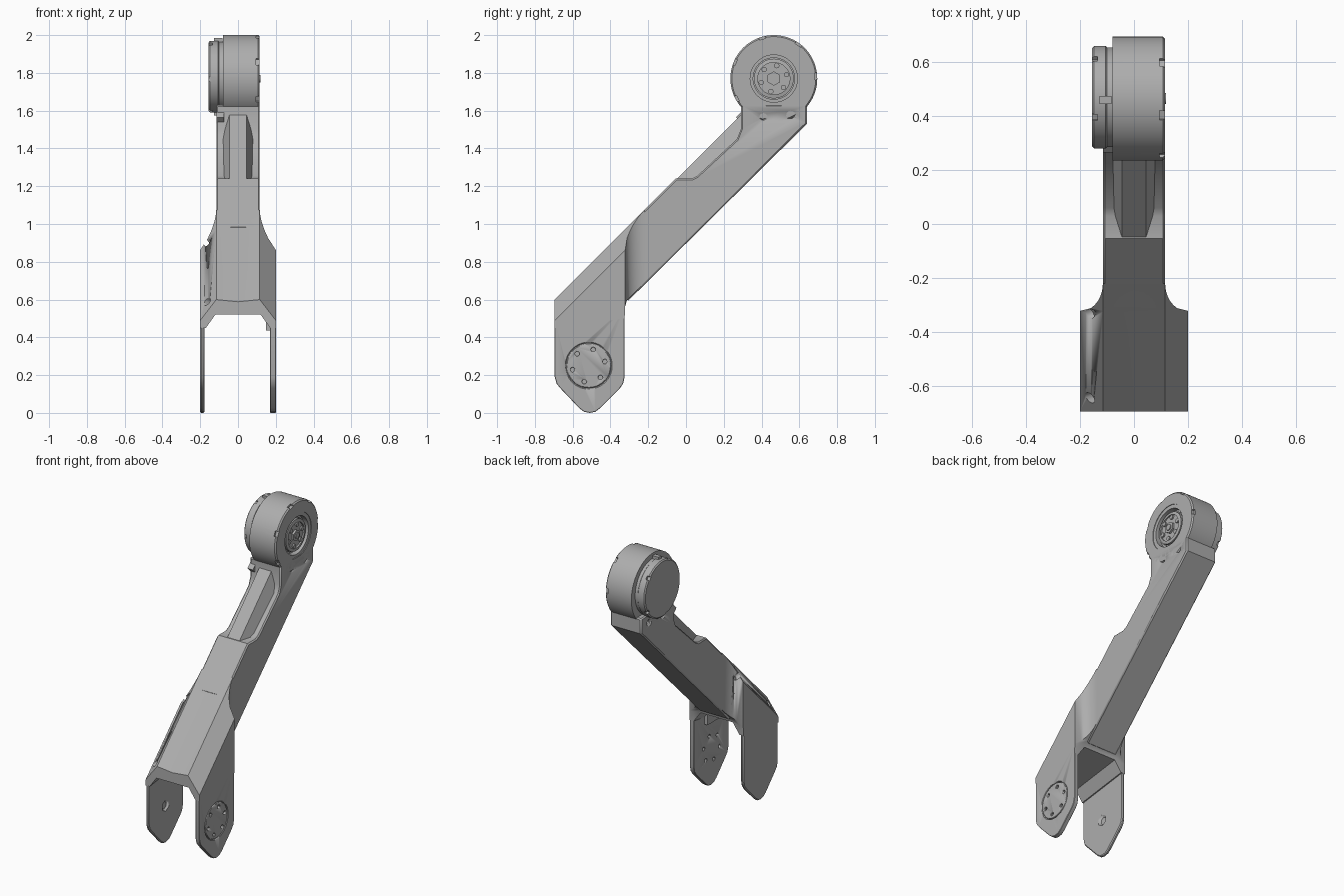
import bpy, bmesh, math
from mathutils import Matrix, Vector

if "Cube" in bpy.data.objects:
    bpy.data.objects.remove(bpy.data.objects["Cube"])

GREY = (0.42, 0.42, 0.42, 1)
metal = bpy.data.materials.new("grey metal")
metal.diffuse_color = GREY
metal.use_nodes = True
metal.node_tree.nodes["Principled BSDF"].inputs["Base Color"].default_value = GREY


def finish(name, bm, smooth=True):
    bmesh.ops.remove_doubles(bm, verts=bm.verts, dist=1e-5)
    bmesh.ops.recalc_face_normals(bm, faces=bm.faces)
    mesh = bpy.data.meshes.new(name)
    bm.to_mesh(mesh)
    bm.free()
    mesh.materials.append(metal)
    ob = bpy.data.objects.new(name, mesh)
    bpy.context.collection.objects.link(ob)
    select(ob)
    if smooth:
        bpy.ops.object.shade_smooth_by_angle(angle=math.radians(30))
    return ob


def select(ob):
    bpy.ops.object.select_all(action='DESELECT')
    ob.select_set(True)
    bpy.context.view_layer.objects.active = ob


def loft(name, loops):
    """Skin a run of matching closed loops and cap both ends."""
    bm = bmesh.new()
    rings = [[bm.verts.new(p) for p in loop] for loop in loops]
    for a, b in zip(rings, rings[1:]):
        for i in range(len(a)):
            j = (i + 1) % len(a)
            bm.faces.new((a[i], a[j], b[j], b[i]))
    bm.faces.new(rings[0][::-1])
    bm.faces.new(rings[-1])
    return finish(name, bm)


def prism(name, profile, x0, x1, bevel=0.0):
    """Extrude a side profile of (y, z) points across x."""
    ob = loft(name, [[(x, y, z) for y, z in profile] for x in (x0, x1)])
    if bevel:
        mod = ob.modifiers.new("edge", 'BEVEL')
        mod.width, mod.segments = bevel, 1
        mod.limit_method, mod.angle_limit = 'ANGLE', math.radians(50)
    return ob


def lathe(name, profile, y, z, steps=64):
    """Turn a profile of (radius, x) points about an axis along x."""
    bm = bmesh.new()
    vs = [bm.verts.new((x, 0, r)) for r, x in profile]
    edges = [bm.edges.new(p) for p in zip(vs, vs[1:])]
    bmesh.ops.spin(bm, geom=vs + edges, axis=(1, 0, 0), cent=(0, 0, 0),
                   angle=math.tau, steps=steps)
    bmesh.ops.translate(bm, verts=bm.verts, vec=(0, y, z))
    return finish(name, bm)


def disc(name, x0, x1, y, z, r, steps=32):
    return lathe(name, [(0, x0), (r, x0), (r, x1), (0, x1)], y, z, steps)


def box(name, centre, size, tilt=0.0):
    bm = bmesh.new()
    place = (Matrix.Translation(centre) @ Matrix.Rotation(tilt, 4, 'X')
             @ Matrix.Diagonal((*size, 1)))
    bmesh.ops.create_cube(bm, size=1, matrix=place)
    return finish(name, bm, False)


def cut(ob, cutters):
    for cutter in cutters:
        cutter.hide_render = True
        mod = ob.modifiers.new("cut", 'BOOLEAN')
        mod.operation, mod.solver, mod.object = 'DIFFERENCE', 'EXACT', cutter
        select(ob)
        bpy.ops.object.modifier_apply(modifier=mod.name)
        bpy.data.objects.remove(cutter)


def around(y, z, r, count, start=0.0):
    for i in range(count):
        a = start + math.tau * i / count
        yield a, y + r * math.cos(a), z + r * math.sin(a)


# Fork body: sloping chamfered shell that narrows into the arm
FRONT, BACK, NECK = -0.695, -0.325, -0.22
ARM = 0.115


def fork_section(y, w, ceiling, drop, dip):
    top = y + 1.295
    half = [(ARM, top), (w, top - 1.3 * (w - ARM)), (w, ceiling - drop),
            (w - 0.03, ceiling - drop), (w - 0.08, ceiling)]
    right = [(x, y, z) for x, z in half]
    left = [(-x, y, z) for x, z in reversed(half)]
    return [(0, y, top - dip)] + right + left


sections = [fork_section(FRONT, 0.2, 0.52, 0.07, 0.012),
            fork_section(BACK, 0.2, 0.57, 0.07, 0.004),
            fork_section(BACK + 0.003, 0.2, 0.585, 0.02, 0.004)]
for i in range(1, 9):
    t = i / 8
    y = BACK + (NECK - BACK) * t
    width = 0.2 - 0.085 * math.sqrt(1 - (1 - t) ** 2) + 0.0005
    sections.append(fork_section(y, width, y + 0.91, 0, 0.004 * (1 - t)))
fork = loft("fork_body", sections)

# Mounting holes through the right chamfer
for y, z in ((-0.33, 0.90), (-0.645, 0.59)):
    bm = bmesh.new()
    aim = Vector((-1.3, -0.5, 1)).to_track_quat('Z', 'Y').to_matrix().to_4x4()
    bmesh.ops.create_cone(bm, cap_ends=True, segments=20, radius1=0.022,
                          radius2=0.022, depth=0.08,
                          matrix=Matrix.Translation((-0.165, y, z)) @ aim)
    cut(fork, [finish("hole_cutter", bm)])

# Fork cheeks with rounded lower ends
CY, CZ = -0.515, 0.25
cheek = [(FRONT, 0.49), (FRONT, 0.19), (-0.685, 0.155), (-0.665, 0.13),
         (-0.565, 0.025), (-0.54, 0.006), (-0.51, 0.0), (-0.48, 0.006),
         (-0.455, 0.025), (-0.35, 0.13), (-0.333, 0.155), (BACK, 0.19),
         (BACK, 0.56)]
left_cheek = prism("left_cheek", cheek, 0.17, 0.2, 0.006)
right_cheek = prism("right_cheek", cheek, -0.2, -0.178, 0.006)
cut(right_cheek, [disc("hole_cutter", -0.19, -0.1, CY, CZ, 0.032, 6)])
groove = lathe("groove_cutter", [(0.117, 0.192), (0.122, 0.192), (0.122, 0.22),
                                 (0.117, 0.22), (0.117, 0.192)], CY, CZ)
screw_holes = [disc("hole_cutter", 0.1, 0.3, y, z, 0.011, 12)
               for a, y, z in around(CY, CZ, 0.088, 6, 0.25)]
cut(left_cheek, [groove] + screw_holes)
box("left_cheek_stop", (0.16, -0.5, 0.47), (0.025, 0.12, 0.07))

# Main arm with a stepped-down upper edge
arm = prism("arm", [(-0.31, 0.59), (0.64, 1.53), (0.64, 1.63), (0.29, 1.63),
                    (0.29, 1.5), (0.27, 1.45), (0.06, 1.255), (0.03, 1.24),
                    (-0.054, 1.24), (-0.31, 0.984)], -ARM, ARM, 0.012)
for y, z, r in ((0.41, 1.565, 0.014), (0.555, 1.575, 0.017)):
    cut(arm, [disc("hole_cutter", 0.09, 0.2, y, z, r, 16)])
    cut(arm, [disc("hole_cutter", -0.2, -0.09, y, z, r, 16)])

# Tapered spine along the step
loft("arm_spine", [[(-0.085, y, y + 1.16), (0.085, y, y + 1.16),
                    (0.045, y, y + 1.288), (-0.045, y, y + 1.288)]
                   for y in (-0.07, 0.32)])

# Head drum with a recessed output face
HY, HZ = 0.465, 1.77
drum = lathe("head_drum", [
    (0, 0.085), (0.112, 0.085), (0.112, 0.075), (0.125, 0.075), (0.125, 0.111),
    (0.15, 0.111), (0.15, 0.115), (0.222, 0.115), (0.23, 0.107),
    (0.23, -0.08), (0, -0.08)], HY, HZ, 80)
cut(drum, [box("notch_cutter", (0.11, y, z), (0.03, 0.03, 0.035), a)
           for a, y, z in around(HY, HZ, 0.232, 7, 0.05)])

# Output flange, hub and screws
lathe("output_flange", [(0, 0.08), (0.105, 0.08), (0.105, 0.104), (0.085, 0.108),
                        (0.085, 0.098), (0, 0.098)], HY, HZ)
disc("output_hub", 0.09, 0.112, HY, HZ, 0.038, 6)
disc("hub_pin", 0.1, 0.118, HY, HZ, 0.02, 20)
for a, y, z in around(HY, HZ, 0.07, 6, 0.3):
    disc("flange_screw", 0.09, 0.108, y, z, 0.014, 12)

# Motor cap on the right side of the head
cap = lathe("motor_cap", [(0, -0.07), (0.185, -0.07), (0.185, -0.1), (0.19, -0.105),
                          (0.19, -0.148), (0.182, -0.155), (0, -0.155)],
            HY + 0.005, HZ + 0.01)
cut(cap, [box("notch_cutter", (-0.15, y, z), (0.03, 0.03, 0.025), a)
          for a, y, z in around(HY, HZ + 0.01, 0.192, 5, 0.7)])
for a, y, z in around(HY, HZ + 0.01, 0.188, 2, 1.6):
    box("cap_clip", (-0.105, y, z), (0.045, 0.035, 0.03), a)
box("cable_port", (-0.095, 0.3, 1.565), (0.04, 0.05, 0.05), math.pi / 4)
